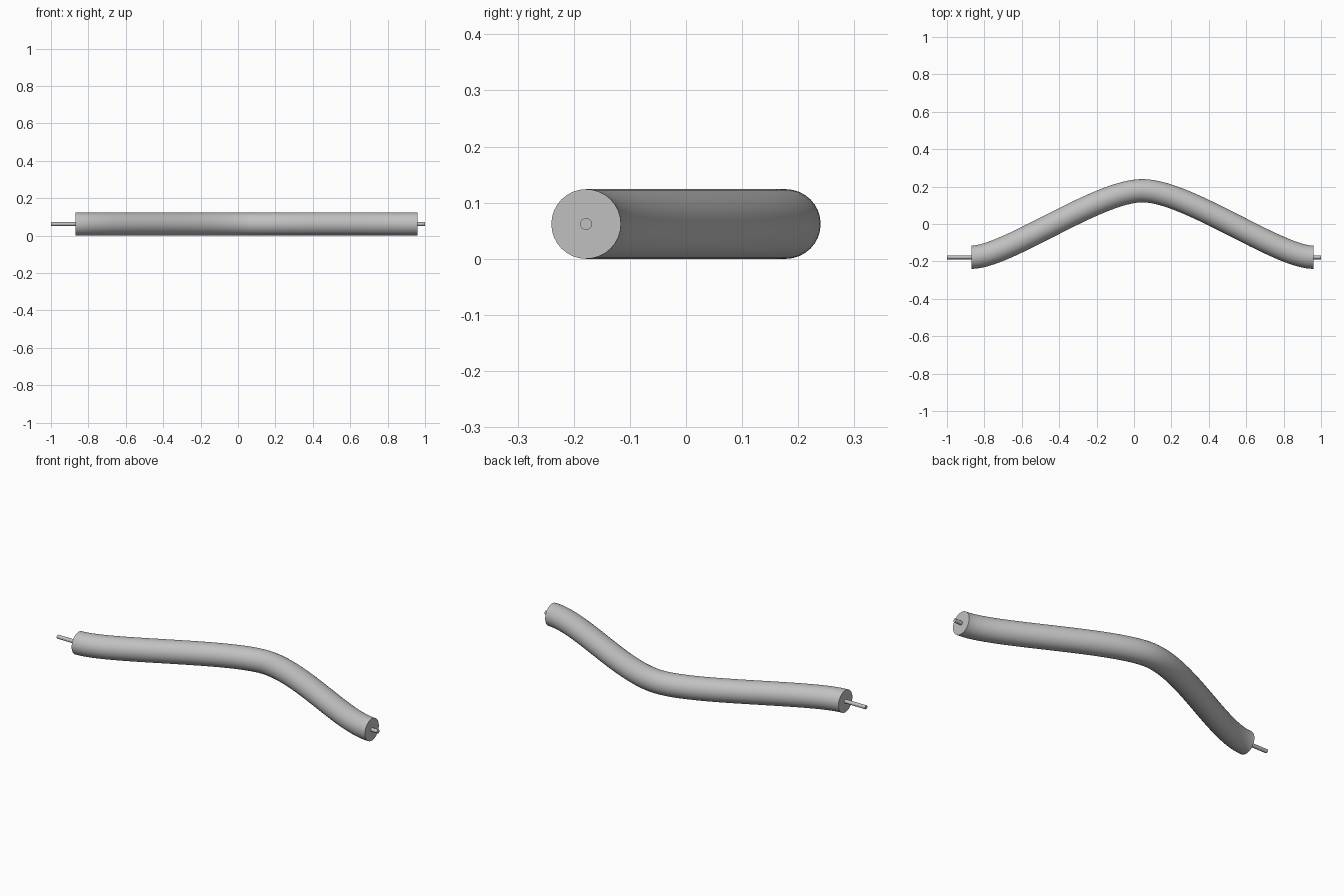
import bpy
from math import radians
from mathutils import Vector
from mathutils.geometry import interpolate_bezier

cube = bpy.data.objects.get("Cube")
if cube:
    bpy.data.objects.remove(cube)

LEVEL = 0.062      # height of the centre line
RADIUS = 0.062
END_Y, PEAK_Y = -0.178, 0.178
LEFT_X, PEAK_X, RIGHT_X = -0.87, 0.045, 0.96

grey = bpy.data.materials.new("plain grey")
grey.use_nodes = True
colour = (0.53, 0.53, 0.53, 1)
grey.diffuse_color = colour
grey.node_tree.nodes["Principled BSDF"].inputs["Base Color"].default_value = colour


def finish(obj, name):
    obj.name = name
    obj.data.materials.append(grey)
    bpy.ops.object.select_all(action='DESELECT')
    obj.select_set(True)
    bpy.context.view_layer.objects.active = obj
    bpy.ops.object.shade_smooth_by_angle(angle=radians(35))


def rod(name, x0, x1, radius):
    bpy.ops.mesh.primitive_cylinder_add(
        vertices=32, radius=radius, depth=x1 - x0,
        location=((x0 + x1) / 2, END_Y, LEVEL), rotation=(0, radians(90), 0))
    finish(bpy.context.object, name)


# Bent tube: a round section swept along a gentle hump, level at both ends
knots = [(LEFT_X, END_Y, 0.19), (PEAK_X, PEAK_Y, 0.24), (RIGHT_X, END_Y, 0.19)]
curve = bpy.data.curves.new("tube_path", 'CURVE')
curve.dimensions = '3D'
curve.resolution_u = 32
curve.bevel_depth = RADIUS
curve.bevel_resolution = 14
curve.use_fill_caps = True
spline = curve.splines.new('BEZIER')
spline.bezier_points.add(len(knots) - 1)
for point, (x, y, handle) in zip(spline.bezier_points, knots):
    point.handle_left_type = point.handle_right_type = 'FREE'
    point.co = (x, y, LEVEL)
    point.handle_left = (x - handle, y, LEVEL)
    point.handle_right = (x + handle, y, LEVEL)
tube = bpy.data.objects.new("bent_tube", curve)
bpy.context.collection.objects.link(tube)
bpy.ops.object.select_all(action='DESELECT')
tube.select_set(True)
bpy.context.view_layer.objects.active = tube
bpy.ops.object.convert(target='MESH')
finish(bpy.context.object, "bent_tube")

# Thin pins standing out of the two end faces
rod("long_end_pin", -1.0, LEFT_X + 0.02, 0.0105)
rod("short_end_pin", RIGHT_X - 0.02, 1.0, 0.0105)
